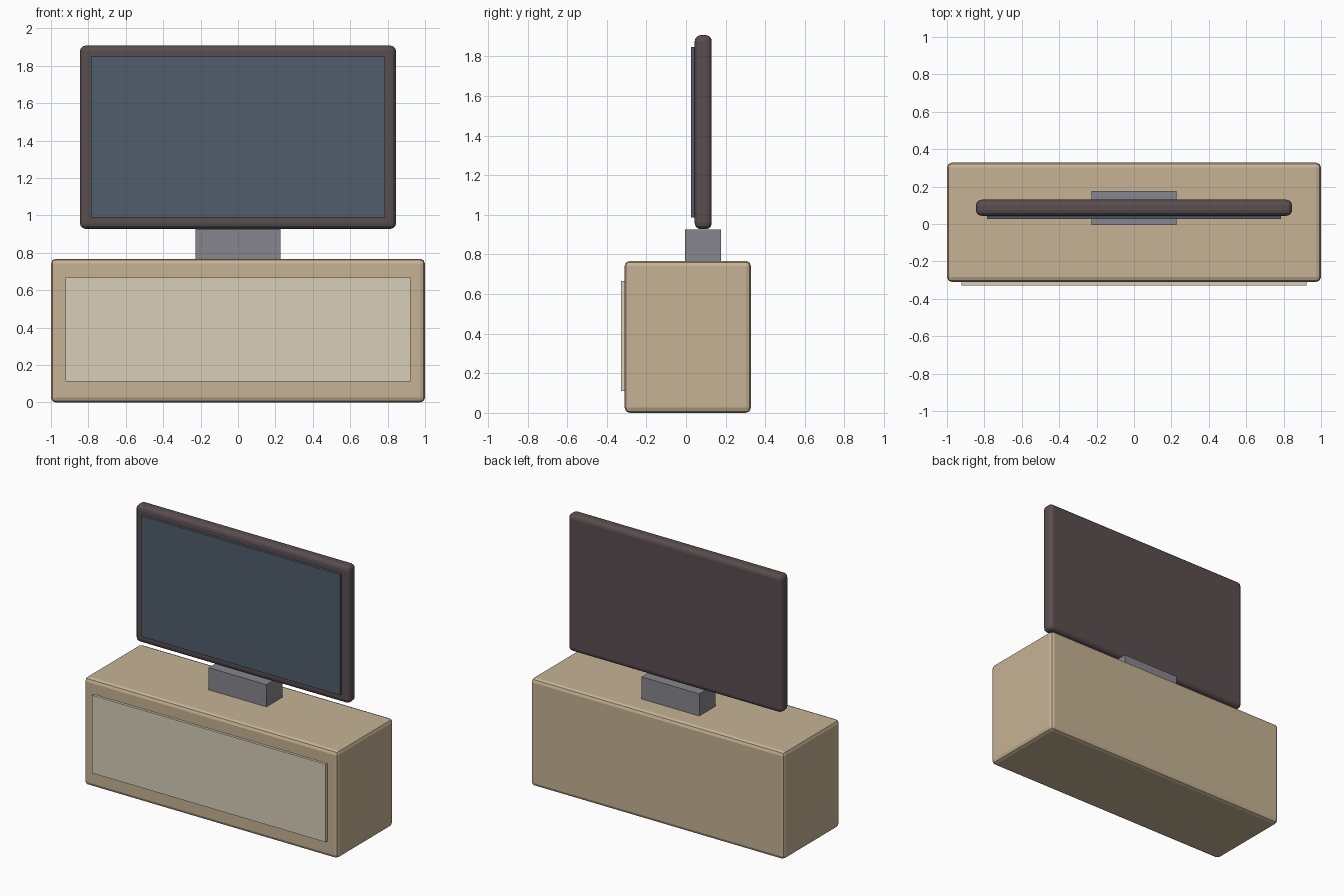
import bpy
import bmesh
from mathutils import Vector

if "Cube" in bpy.data.objects:
    bpy.data.objects.remove(bpy.data.objects["Cube"])


def material(name, rgb):
    mat = bpy.data.materials.new(name)
    mat.diffuse_color = (*rgb, 1.0)
    mat.use_nodes = True
    mat.node_tree.nodes["Principled BSDF"].inputs["Base Color"].default_value = mat.diffuse_color
    return mat


def box(name, x_half, y_range, z_range, mat, bevel=0.0, segments=3):
    """Box centred on x = 0, spanning the given y and z ranges."""
    size = Vector((2 * x_half, y_range[1] - y_range[0], z_range[1] - z_range[0]))
    bm = bmesh.new()
    bmesh.ops.create_cube(bm, size=1.0)
    bmesh.ops.scale(bm, vec=size, verts=bm.verts)
    mesh = bpy.data.meshes.new(name)
    bm.to_mesh(mesh)
    bm.free()
    mesh.materials.append(mat)
    obj = bpy.data.objects.new(name, mesh)
    obj.location = (0, sum(y_range) / 2, sum(z_range) / 2)
    bpy.context.collection.objects.link(obj)
    if bevel:
        mod = obj.modifiers.new("Rounded edges", 'BEVEL')
        mod.width = bevel
        mod.segments = segments
    return obj


wood = material("wood", (0.57, 0.45, 0.30))
pale_wood = material("pale_wood", (0.69, 0.62, 0.48))
dark_plastic = material("dark_plastic", (0.10, 0.075, 0.08))
glass = material("screen_glass", (0.08, 0.11, 0.15))
metal = material("grey_metal", (0.24, 0.24, 0.27))

# Cabinet with its front panel
box("cabinet", 1.0, (-0.31, 0.328), (0.0, 0.768), wood, 0.026, 2)
box("front_panel", 0.922, (-0.328, -0.30), (0.111, 0.667), pale_wood)

# Stand block on the cabinet top
box("stand", 0.228, (-0.005, 0.176), (0.76, 0.926), metal)

# Television body and screen
box("television_body", 0.845, (0.044, 0.13), (0.928, 1.908), dark_plastic, 0.03, 3)
box("screen", 0.786, (0.026, 0.054), (0.988, 1.849), glass)
